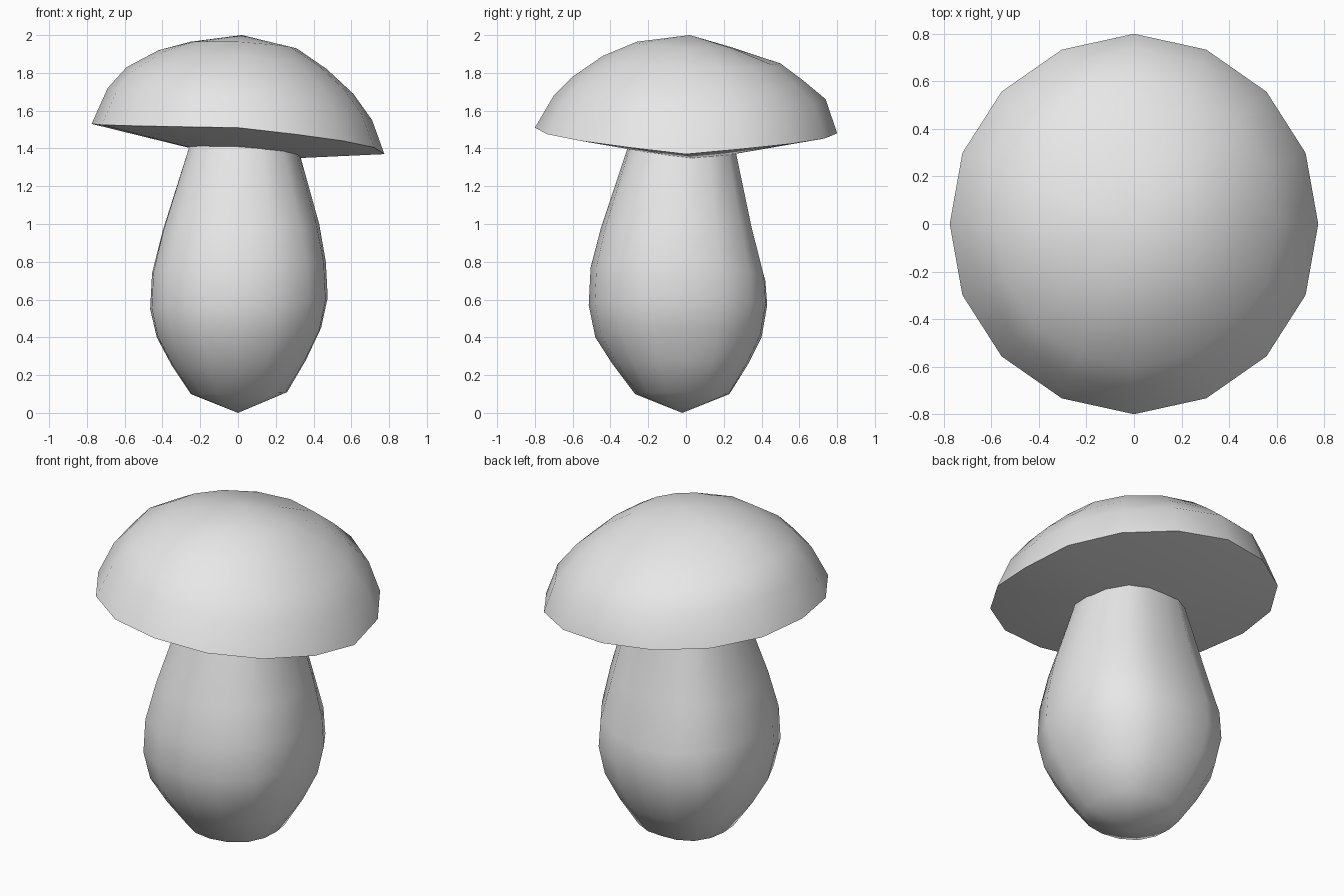
import bpy
import bmesh
from math import cos, sin, pi

cube = bpy.data.objects.get("Cube")
if cube:
    bpy.data.objects.remove(cube, do_unlink=True)

SEGMENTS = 16


def make_material(name, color):
    mat = bpy.data.materials.new(name)
    mat.use_nodes = True
    mat.diffuse_color = color
    mat.node_tree.nodes["Principled BSDF"].inputs["Base Color"].default_value = color
    return mat


def blend_profiles(profiles, step):
    """Blend the profiles of the two neighbouring sides at one angular step."""
    quarter = SEGMENTS // 4
    side, part = divmod(step, quarter)
    t = part / quarter
    pairs = zip(profiles[side], profiles[(side + 1) % 4])
    return [(a[0] + (b[0] - a[0]) * t, a[1] + (b[1] - a[1]) * t) for a, b in pairs]


def loft(name, profiles, start, end, material, bulge=0.0):
    """Uneven lathe: profiles for left, back, right and front, closed by two poles."""
    bm = bmesh.new()
    columns = []
    for step in range(SEGMENTS):
        angle = 2 * pi * step / SEGMENTS
        swell = 1 + bulge * sin(2 * angle) ** 2
        columns.append([bm.verts.new((r * swell * cos(angle), r * swell * sin(angle), z))
                        for r, z in blend_profiles(profiles, step)])
    first, last = bm.verts.new(start), bm.verts.new(end)
    for i, col in enumerate(columns):
        nxt = columns[(i + 1) % SEGMENTS]
        bm.faces.new((first, nxt[0], col[0]))
        for k in range(len(col) - 1):
            bm.faces.new((col[k], nxt[k], nxt[k + 1], col[k + 1]))
        bm.faces.new((col[-1], nxt[-1], last))
    bmesh.ops.recalc_face_normals(bm, faces=bm.faces)
    mesh = bpy.data.meshes.new(name)
    bm.to_mesh(mesh)
    bm.free()
    mesh.materials.append(material)
    obj = bpy.data.objects.new(name, mesh)
    bpy.context.collection.objects.link(obj)
    bpy.ops.object.select_all(action="DESELECT")
    obj.select_set(True)
    bpy.context.view_layer.objects.active = obj
    bpy.ops.object.shade_smooth_by_angle(angle=pi / 3.5)
    return obj


grey = make_material("plain grey", (0.8, 0.8, 0.8, 1))

# Tilted cap: rim to crown, with a shallow cone underneath
cap_left = [(.775, 1.37), (.71, 1.55), (.61, 1.69), (.47, 1.82), (.31, 1.93)]
cap_back = [(.8, 1.48), (.74, 1.66), (.62, 1.76), (.5, 1.85), (.25, 1.93)]
cap_right = [(.775, 1.53), (.69, 1.72), (.59, 1.83), (.42, 1.92), (.25, 1.965)]
cap_front = [(.8, 1.51), (.7, 1.68), (.6, 1.78), (.44, 1.89), (.26, 1.965)]
loft("cap", [cap_left, cap_back, cap_right, cap_front],
     (.02, .05, 1.335), (.02, .02, 2), grey)

# Bulbous, slightly squarish stem reaching up into the cap
stem_left = [(.26, .11), (.36, .28), (.44, .45), (.475, .61), (.465, .8), (.43, 1), (.31, 1.43)]
stem_back = [(.23, .1), (.33, .26), (.4, .4), (.43, .57), (.42, .7), (.34, .98), (.25, 1.43)]
stem_right = [(.25, .1), (.35, .25), (.43, .4), (.465, .55), (.455, .74), (.4, .96), (.25, 1.43)]
stem_front = [(.27, .1), (.39, .26), (.48, .4), (.515, .57), (.505, .77), (.45, .98), (.3, 1.43)]
loft("stem", [stem_left, stem_back, stem_right, stem_front],
     (0, -.02, 0), (.02, 0, 1.47), grey, bulge=.07)
